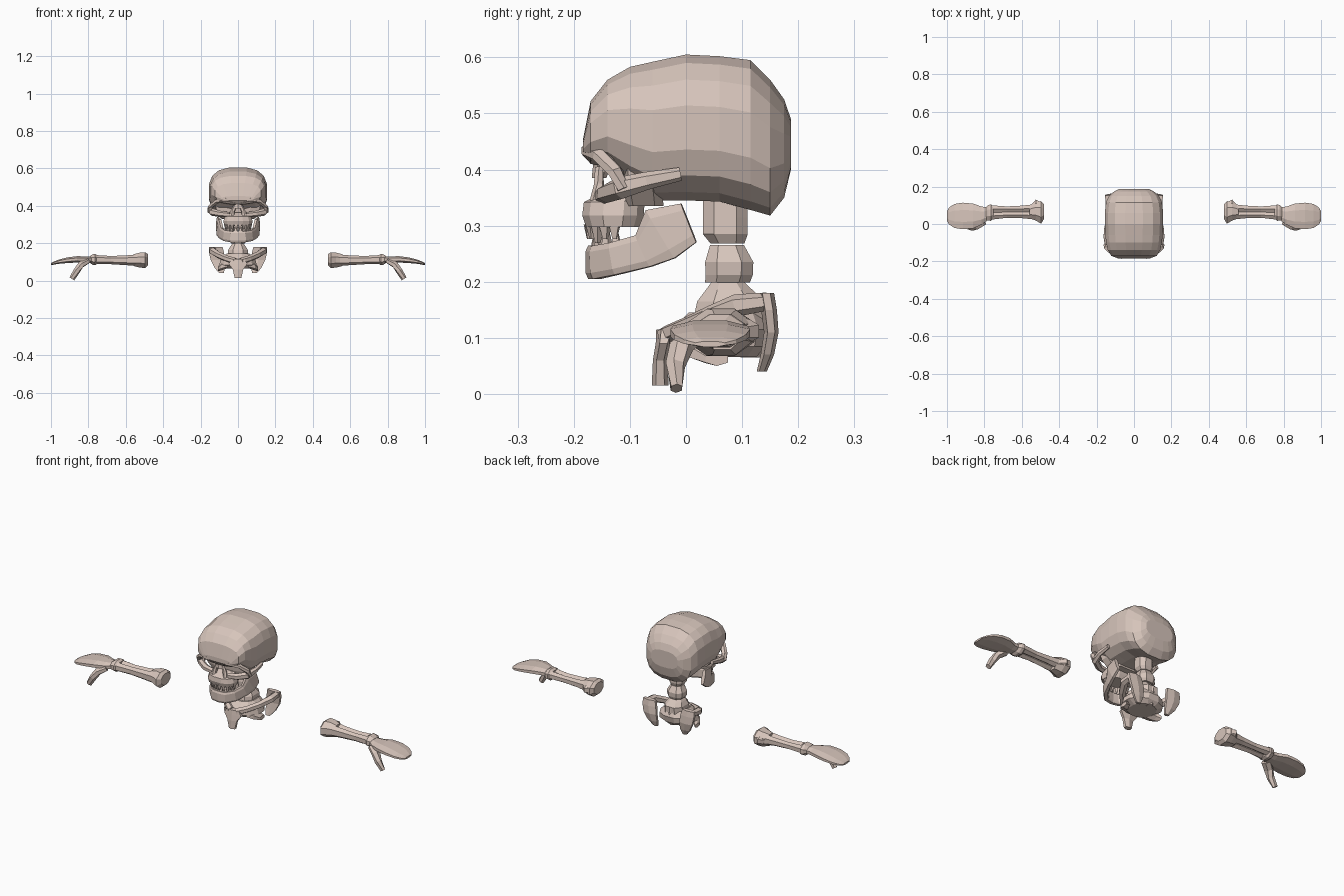
import bpy, bmesh, math
from mathutils import Vector, Matrix

bone_mat = bpy.data.materials.new("pale_bone")
bone_mat.diffuse_color = (0.68, 0.56, 0.50, 1)


def finish(name, bm, mirror=False):
    bmesh.ops.recalc_face_normals(bm, faces=bm.faces)
    me = bpy.data.meshes.new(name)
    bm.to_mesh(me)
    bm.free()
    me.materials.append(bone_mat)
    ob = bpy.data.objects.new(name, me)
    bpy.context.collection.objects.link(ob)
    if mirror:
        ob.modifiers.new("mirror", 'MIRROR').use_axis[0] = True
    return ob


def loft(name, path, n=6, power=2.0, axis=None, mirror=False):
    """Closed tube through (x, y, z, half_side, half_up) stations."""
    unit = []
    for k in range(n):
        a = 2 * math.pi * (k + 0.5) / n
        unit.append([math.copysign(abs(f) ** (2 / power), f) for f in (math.cos(a), math.sin(a))])
    sx = max(abs(c) for c, s in unit)
    sy = max(abs(s) for c, s in unit)
    pts = [Vector(p[:3]) for p in path]
    bm = bmesh.new()
    rings = []
    for i, p in enumerate(path):
        if axis == 'X':
            s, u = Vector((0, 1, 0)), Vector((0, 0, 1))
        elif axis == 'Y':
            s, u = Vector((1, 0, 0)), Vector((0, 0, 1))
        elif axis == 'Z':
            s, u = Vector((1, 0, 0)), Vector((0, 1, 0))
        else:
            t = (pts[min(i + 1, len(pts) - 1)] - pts[max(i - 1, 0)]).normalized()
            s = t.cross(Vector((0, 0, 1))).normalized()
            u = s.cross(t)
        rings.append([bm.verts.new(pts[i] + s * (c / sx * p[3]) + u * (d / sy * p[4]))
                      for c, d in unit])
    for a, b in zip(rings, rings[1:]):
        for k in range(n):
            bm.faces.new((a[k], a[(k + 1) % n], b[(k + 1) % n], b[k]))
    bm.faces.new(rings[0])
    bm.faces.new(rings[-1])
    return finish(name, bm, mirror)


# Cranium: stations are y, half width, bottom, top
cranium = [(-.184, .085, .428, .452), (-.17, .122, .41, .522), (-.14, .14, .405, .56),
           (-.10, .149, .37, .583), (-.06, .153, .345, .592), (0, .156, .345, .605),
           (.06, .156, .343, .602), (.115, .150, .328, .595), (.15, .134, .318, .56),
           (.175, .105, .35, .525), (.187, .08, .40, .49)]
loft("cranium", [(0, y, (b + t) / 2, w, (t - b) / 2) for y, w, b, t in cranium],
     n=16, power=2.7, axis='Y')

# Face: backing of the eye sockets, brows, cheeks and nose
loft("socket_back", [(0, -.075, .335, .085, .035), (0, -.08, .37, .115, .037),
                     (0, -.085, .43, .125, .04)], n=8, power=3, axis='Z')
loft("brow_ridge", [(.012, -.162, .422, .012, .014), (.065, -.172, .434, .014, .013),
                    (.115, -.153, .425, .014, .013), (.146, -.125, .395, .014, .013),
                    (.15, -.112, .365, .012, .012)], mirror=True)
loft("cheekbone", [(.045, -.148, .352, .014, .014), (.095, -.143, .357, .015, .017),
                   (.14, -.118, .367, .015, .02), (.153, -.07, .38, .010, .016),
                   (.15, -.01, .392, .008, .012)], mirror=True)
loft("nose_bridge", [(0, -.147, .435, .026, .018), (0, -.150, .405, .017, .016),
                     (0, -.155, .385, .017, .013)], axis='Z')
loft("nose_rim", [(.014, -.155, .402, .007, .010), (.028, -.155, .372, .008, .012),
                  (.036, -.160, .338, .011, .014)], mirror=True)
loft("upper_jaw", [(0, -.130, .298, .074, .048), (0, -.130, .318, .078, .055),
                   (0, -.128, .342, .070, .054), (0, -.105, .365, .060, .030)],
     n=12, power=2.4, axis='Z')

# Lower jaw: x, y, bottom, top, half thickness, swept round the chin
jaw = [(.035, -.160, .205, .264, .013), (.068, -.128, .212, .270, .012),
       (.090, -.075, .224, .286, .011), (.102, -.045, .235, .335, .010),
       (.108, .005, .268, .342, .009)]
half = [(x, y, (b + t) / 2, w, (t - b) / 2) for x, y, b, t, w in jaw]
left = [(-p[0],) + p[1:] for p in reversed(half)]
loft("lower_jaw", left + [(0, -.166, .235, .013, .030)] + half, n=8, power=4)


# Teeth: pointed pegs spread along the dental arch
def teeth(name, z, length, hw, depth, count, direction):
    bm = bmesh.new()
    for i in range(count):
        a = math.radians(-78 + 156 * i / (count - 1))
        peg = length * (1.25 if i in (2, count - 3) else 1)
        place = Matrix.Translation((hw * math.sin(a), -.115 - depth * math.cos(a),
                                    z + direction * peg / 2)) @ Matrix.Rotation(a, 4, 'Z')
        if direction < 0:
            place = place @ Matrix.Rotation(math.pi, 4, 'X')
        bmesh.ops.create_cone(bm, cap_ends=True, segments=4, radius1=.0125, radius2=.005,
                              depth=peg, matrix=place @ Matrix.Rotation(math.pi / 4, 4, 'Z'))
    finish(name, bm)


teeth("upper_teeth", .302, .026, .066, .058, 10, -1)
teeth("lower_teeth", .258, .030, .060, .046, 8, 1)

# Neck: three stacked vertebrae
for name, rows in {
    "upper_vertebra": [(.268, .074, .030, .030), (.285, .070, .040, .040),
                       (.315, .070, .038, .040), (.35, .070, .036, .040)],
    "middle_vertebra": [(.199, .074, .036, .040), (.212, .077, .044, .042),
                        (.235, .077, .046, .043), (.266, .073, .030, .030)],
    "lower_vertebra": [(.12, .075, .055, .065), (.165, .08, .052, .060),
                       (.185, .077, .040, .042), (.203, .074, .026, .026)],
}.items():
    loft(name, [(0, y, z, w, d) for z, y, w, d in rows], n=8, power=2.6, axis='Z')

# Chest: bowl, breastbone, spine, collarbones and shoulder blades
loft("chest_bowl", [(0, .06, .066, .065, .065), (0, .058, .085, .100, .085),
                    (0, .062, .115, .092, .088), (0, .07, .145, .06, .065)],
     n=12, power=2.2, axis='Z')
loft("breastbone", [(0, -.046, .015, .018, .015), (0, -.046, .06, .028, .013),
                    (0, -.040, .09, .050, .014), (0, -.035, .115, .036, .018)],
     n=6, axis='Z')
loft("spine", [(0, .115, .065, .014, .018), (0, .125, .11, .018, .022),
               (0, .12, .165, .020, .022)], n=6, axis='Z')
loft("collarbone", [(.015, -.035, .104, .018, .018), (.06, -.005, .118, .016, .017),
                    (.105, .04, .138, .016, .018), (.135, .09, .158, .018, .020),
                    (.135, .145, .165, .016, .016)], mirror=True)
loft("shoulder_blade", [(.088, .135, .040, .012, .009), (.098, .145, .07, .028, .012),
                        (.108, .152, .11, .038, .013), (.115, .148, .15, .040, .014),
                        (.118, .143, .180, .036, .014)], n=6, axis='Z', mirror=True)
loft("rib_wing", [(.055, .02, .085, .030, .018), (.09, .035, .075, .028, .020),
                  (.108, .055, .062, .020, .012)], n=6, axis='X', mirror=True)

# Arms: elbow knobs, paired forearm bones, wrist
loft("elbow", [(.482, .065, .112, .040, .030), (.497, .062, .110, .060, .042),
               (.525, .068, .110, .050, .040), (.56, .065, .110, .034, .031)],
     n=8, axis='X', mirror=True)
loft("elbow_spur", [(.502, .105, .112, .014, .022), (.525, .112, .112, .018, .022),
                    (.55, .09, .110, .014, .018)], n=6, axis='X', mirror=True)
loft("inner_forearm", [(.52, .045, .110, .022, .032), (.60, .048, .109, .017, .026),
                       (.68, .048, .110, .015, .022), (.765, .043, .113, .020, .024)],
     n=6, axis='X', mirror=True)
loft("outer_forearm", [(.52, .085, .112, .022, .030), (.60, .081, .112, .017, .022),
                       (.68, .079, .112, .015, .019), (.765, .080, .114, .020, .022)],
     n=6, axis='X', mirror=True)
loft("wrist", [(.750, .061, .113, .030, .022), (.764, .061, .113, .044, .030),
               (.778, .060, .113, .042, .028), (.792, .055, .113, .034, .018)],
     n=8, axis='X', mirror=True)

# Hand: curved mitten with a drooping thumb
loft("hand", [(.780, .055, .112, .034, .018), (.815, .045, .112, .048, .018),
              (.860, .043, .114, .066, .017), (.915, .043, .109, .071, .015),
              (.960, .043, .101, .064, .011), (.988, .043, .093, .046, .008),
              (1.0, .043, .089, .026, .005)], n=8, power=2.2, axis='X', mirror=True)
loft("thumb", [(.805, .015, .105, .022, .016), (.840, -.008, .085, .020, .019),
               (.862, -.019, .052, .016, .018), (.888, -.017, .010, .010, .015)],
     n=6, mirror=True)
